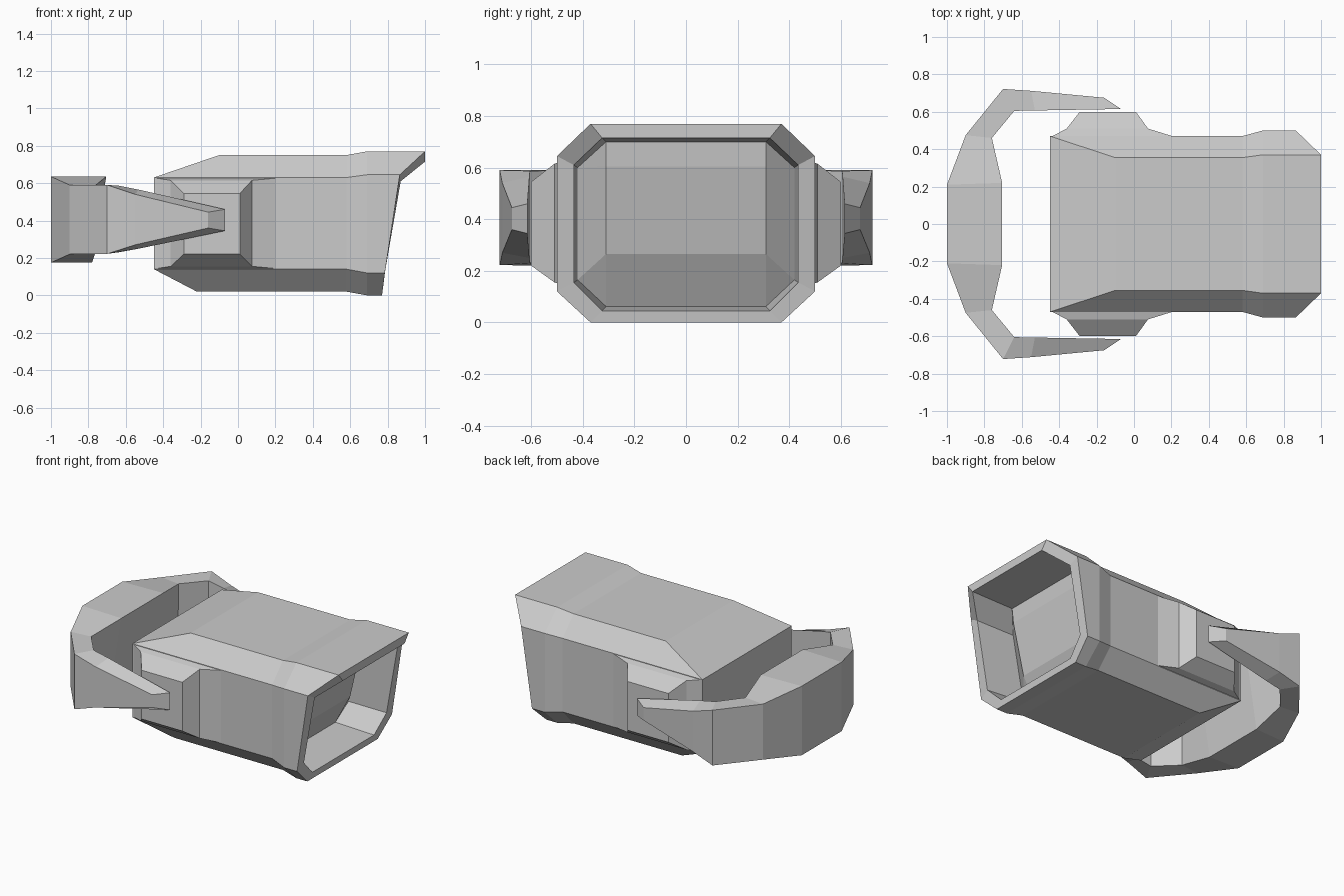
import bpy, bmesh

if "Cube" in bpy.data.objects:
    bpy.data.objects.remove(bpy.data.objects["Cube"])


def loft(name, rings, mirror_y=False, cap_start=True, cap_end=True):
    """Skin a list of equal-length point rings into one flat-shaded object."""
    bm = bmesh.new()
    vs = [[bm.verts.new(p) for p in r] for r in rings]
    n = len(rings[0])
    for a, b in zip(vs, vs[1:]):
        for i in range(n):
            j = (i + 1) % n
            bm.faces.new((a[i], a[j], b[j], b[i]))
    if cap_start:
        bm.faces.new(vs[0][::-1])
    if cap_end:
        bm.faces.new(vs[-1])
    if mirror_y:
        geom = bm.verts[:] + bm.edges[:] + bm.faces[:]
        dup = bmesh.ops.duplicate(bm, geom=geom)["geom"]
        for v in dup:
            if isinstance(v, bmesh.types.BMVert):
                v.co.y *= -1
    bmesh.ops.remove_doubles(bm, verts=bm.verts[:], dist=0.0005)
    bmesh.ops.recalc_face_normals(bm, faces=bm.faces[:])
    me = bpy.data.meshes.new(name)
    bm.to_mesh(me)
    bm.free()
    ob = bpy.data.objects.new(name, me)
    bpy.context.collection.objects.link(ob)
    return ob


def octagon(w, f, z, x):
    """Chamfered box section: half width w, flat half width f, 4 heights and 4 x values (bottom to top)."""
    right = [(x[0], f, z[0]), (x[1], w, z[1]), (x[2], w, z[2]), (x[3], f, z[3])]
    return right + [(px, -py, pz) for px, py, pz in reversed(right)]


# Hull: chamfered tube, slanted hooded mouth, recessed bulging window
main_z = (0.02, 0.14, 0.63, 0.75)
flare_z = (0.0, 0.12, 0.645, 0.77)
loft("hull", [
    octagon(0.47, 0.47, (0.14, 0.14, 0.63, 0.63), (-0.45,) * 4),
    octagon(0.47, 0.355, main_z, (-0.22, 0.0, 0.0, -0.10)),
    octagon(0.47, 0.355, main_z, (0.58,) * 4),
    octagon(0.50, 0.37, flare_z, (0.69,) * 4),
    octagon(0.50, 0.37, flare_z, (0.77, 0.785, 0.865, 1.0)),
    octagon(0.435, 0.325, (0.045, 0.155, 0.61, 0.715), (0.775, 0.79, 0.87, 1.0)),
    octagon(0.42, 0.31, (0.062, 0.165, 0.60, 0.70), (0.50, 0.52, 0.60, 0.70)),
    octagon(0.31, 0.31, (0.265, 0.265, 0.605, 0.605), (0.61, 0.61, 0.69, 0.69)),
])


# Side pads: stepped, tapered blocks on both sides
def rect(y, x0, x1, z0, z1):
    return [(x0, y, z0), (x1, y, z0), (x1, y, z1), (x0, y, z1)]


loft("side_pads", [
    rect(0.465, -0.445, 0.22, 0.142, 0.628),
    rect(0.51, -0.36, 0.075, 0.155, 0.615),
    rect(0.60, -0.29, 0.01, 0.22, 0.545),
], mirror_y=True)

# Head band: half path from back centre to tapered tip, mirrored
# outer (x, y, z low, z high), inner (x low, x high, y, z low, z high)
stations = [
    ((-1.00, 0.21, 0.175, 0.635), (-0.78, -0.705, 0.22, 0.175, 0.635)),
    ((-0.90, 0.475, 0.22, 0.59), (-0.765, -0.76, 0.46, 0.22, 0.59)),
    ((-0.70, 0.722, 0.222, 0.59), (-0.64, -0.64, 0.605, 0.23, 0.587)),
    ((-0.55, 0.712, 0.27, 0.54), (-0.53, -0.53, 0.607, 0.25, 0.565)),
    ((-0.16, 0.675, 0.36, 0.445), (-0.07, -0.07, 0.615, 0.345, 0.46)),
]


def band_ring(o, i, s=1):
    return [(o[0], s * o[1], o[2]), (o[0], s * o[1], o[3]),
            (i[1], s * i[2], i[4]), (i[0], s * i[2], i[3])]


loft("head_band", [band_ring(o, i, -1) for o, i in reversed(stations)]
     + [band_ring(o, i) for o, i in stations])
